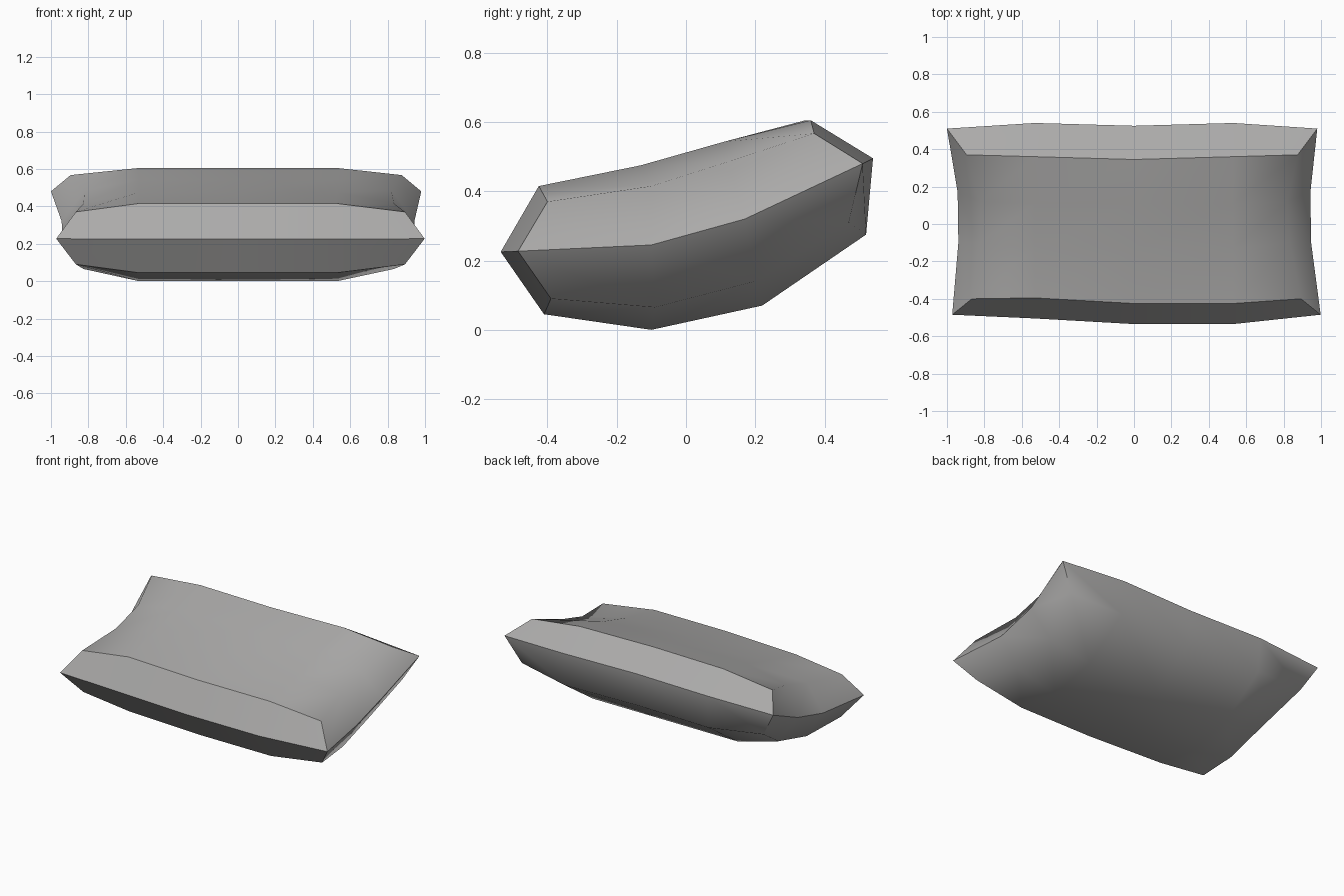
import bpy
import bmesh

default = bpy.data.objects.get("Cube")
if default:
    bpy.data.objects.remove(default, do_unlink=True)

# Cushion fabric
fabric = bpy.data.materials.new("grey fabric")
fabric.use_nodes = True
grey = (0.41, 0.405, 0.4, 1)
fabric.diffuse_color = grey
fabric.node_tree.nodes["Principled BSDF"].inputs["Base Color"].default_value = grey

# Each layer: per row, (y, z) along the middle, (y, z) at the ends, half width
LAYERS = {
    "top": [((-.425, .415), (-.40, .37), .88), ((-.13, .475), (-.10, .415), .83),
            ((.11, .543), (.12, .485), .82), ((.345, .605), (.37, .567), .885)],
    "seam": [((-.535, .225), (-.485, .227), .985), ((-.10, .245), (-.10, .245), .943),
             ((.17, .32), (.17, .32), .943), ((.525, .495), (.51, .48), .99)],
    "bottom": [((-.41, .045), (-.39, .09), .88), ((-.10, 0), (-.09, .065), .83),
               ((.22, .07), (.20, .14), .82), ((.505, .275), (.47, .31), .89)],
}
COLS, ROWS = 5, 4
INNER = .53
SHIFT = (.013, .004, 0, -.01)          # slight sideways skew of each row


def point(layer, i, j):
    middle, end, half = LAYERS[layer][j]
    if i in (0, COLS - 1):
        side = -1 if i == 0 else 1
        return (side * half + SHIFT[j], *end)
    y, z = middle
    if j == 0 and i == 1:
        y += .03                       # soft dip in the front edge
    if j == ROWS - 1 and i != 2:
        y += .015                      # wavy back edge
    return ((i - 2) * INNER, y, z)


def on_rim(i, j):
    return i in (0, COLS - 1) or j in (0, ROWS - 1)


bm = bmesh.new()
grid, key = {}, {}
for layer in LAYERS:
    for i in range(COLS):
        for j in range(ROWS):
            if layer != "seam" or on_rim(i, j):
                v = bm.verts.new(point(layer, i, j))
                grid[layer, i, j] = v
                key[v] = (layer, i, j)

# Upper and lower panels
for layer in ("top", "bottom"):
    for i in range(COLS - 1):
        for j in range(ROWS - 1):
            bm.faces.new([grid[layer, i + a, j + b]
                          for a, b in ((0, 0), (1, 0), (1, 1), (0, 1))])

# Bevelled border from each panel to the seam
rim = ([(i, 0) for i in range(COLS - 1)] + [(COLS - 1, j) for j in range(ROWS - 1)]
       + [(i, ROWS - 1) for i in range(COLS - 1, 0, -1)]
       + [(0, j) for j in range(ROWS - 1, 0, -1)])
for layer in ("top", "bottom"):
    for a, b in zip(rim, rim[1:] + rim[:1]):
        bm.faces.new([grid["seam", *a], grid["seam", *b], grid[layer, *b], grid[layer, *a]])
bmesh.ops.recalc_face_normals(bm, faces=bm.faces)

# Creases: seam, corner folds, front edges and upper back edge
for face in bm.faces:
    face.smooth = True
for edge in bm.edges:
    (la, ia, ja), (lb, ib, jb) = (key[v] for v in edge.verts)
    seam = la == lb == "seam"
    corner = la != lb and ia in (0, COLS - 1) and ja in (0, ROWS - 1)
    front = la == lb and ja == jb == 0
    back = la == lb == "top" and ja == jb == ROWS - 1
    edge.smooth = not (seam or corner or front or back)

mesh = bpy.data.meshes.new("cushion")
bm.to_mesh(mesh)
bm.free()
mesh.materials.append(fabric)
cushion = bpy.data.objects.new("cushion", mesh)
bpy.context.collection.objects.link(cushion)
